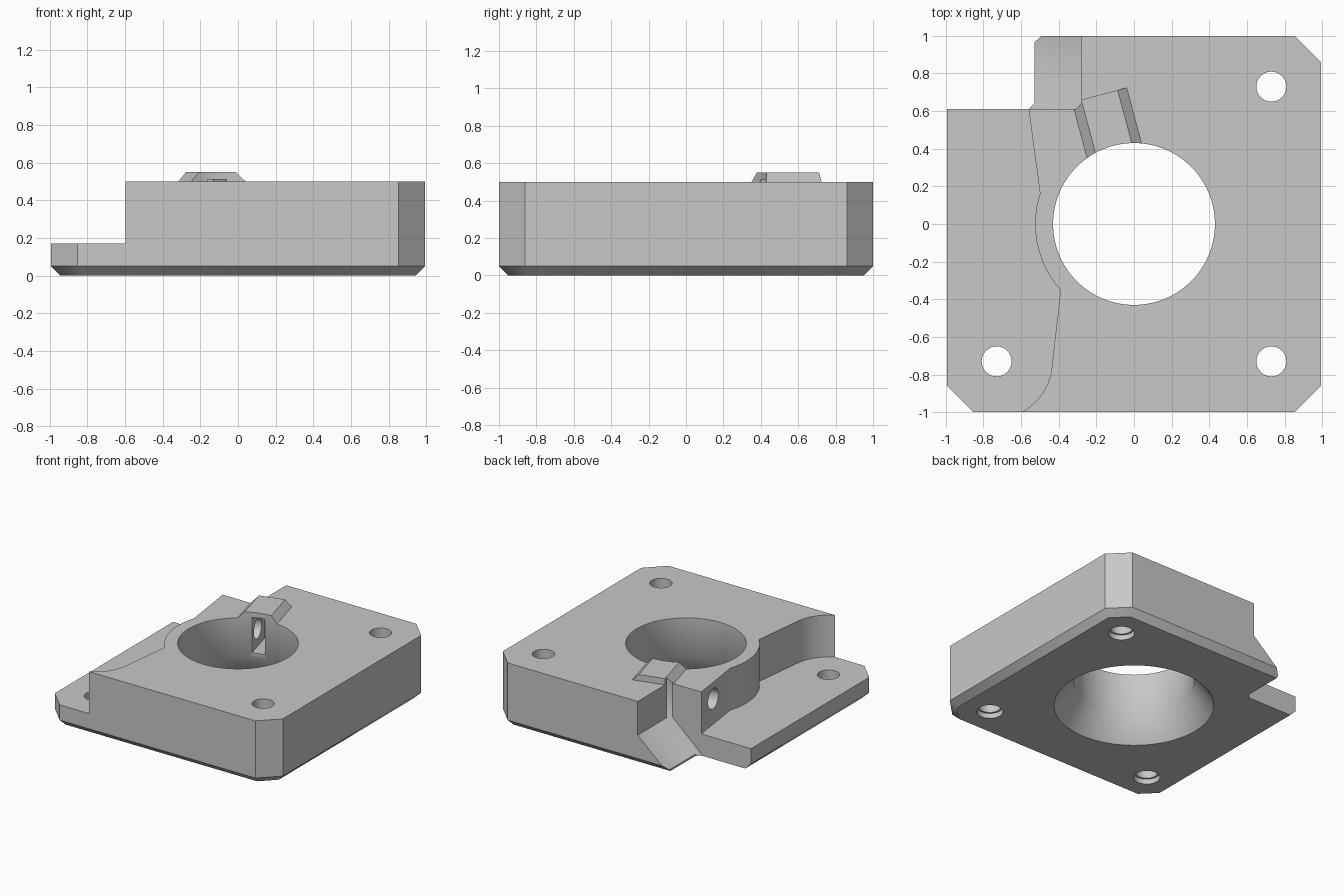
import bpy, bmesh, math
from mathutils import Matrix, Vector

if "Cube" in bpy.data.objects:
    bpy.data.objects.remove(bpy.data.objects["Cube"], do_unlink=True)

grey = bpy.data.materials.new("plain grey")
grey.use_nodes = True
grey.diffuse_color = (0.58, 0.58, 0.58, 1)
grey.node_tree.nodes["Principled BSDF"].inputs["Base Color"].default_value = grey.diffuse_color

HX, HY, TOP = 0.993, 1.0, 0.5
TILT = Matrix.Rotation(math.radians(15), 4, "Z")   # frame of the clamp screw


def loft(name, rings, matrix=None):
    """Closed solid through rings of 3D points with equal counts."""
    bm = bmesh.new()
    loops = [[bm.verts.new(p) for p in ring] for ring in rings]
    for a, b in zip(loops, loops[1:]):
        for i in range(len(a)):
            j = (i + 1) % len(a)
            bm.faces.new((a[i], a[j], b[j], b[i]))
    bm.faces.new(loops[0])
    bm.faces.new(loops[-1])
    bmesh.ops.recalc_face_normals(bm, faces=bm.faces)
    if matrix:
        bm.transform(matrix)
    mesh = bpy.data.meshes.new(name)
    bm.to_mesh(mesh)
    bm.free()
    mesh.materials.append(grey)
    obj = bpy.data.objects.new(name, mesh)
    bpy.context.collection.objects.link(obj)
    return obj


def prism(name, plan, z0, z1, matrix=None):
    return loft(name, [[(x, y, z) for x, y in plan] for z in (z0, z1)], matrix)


def turned(name, profile, sides, matrix=None):
    """Round solid from (radius, height) pairs."""
    angles = [math.tau * i / sides for i in range(sides)]
    return loft(name, [[(r * math.cos(a), r * math.sin(a), z) for a in angles]
                       for r, z in profile], matrix)


def arc(cx, cy, r, a0, a1, steps):
    angles = [math.radians(a0 + (a1 - a0) * i / steps) for i in range(steps + 1)]
    return [(cx + r * math.cos(a), cy + r * math.sin(a)) for a in angles]


def combine(target, tool, operation):
    mod = target.modifiers.new(operation, "BOOLEAN")
    mod.operation, mod.solver, mod.object = operation, "EXACT", tool
    graph = bpy.context.evaluated_depsgraph_get()
    mesh = bpy.data.meshes.new_from_object(target.evaluated_get(graph))
    target.modifiers.clear()
    target.data = mesh
    bpy.data.objects.remove(tool, do_unlink=True)


# Block with three cut corners and a bevelled underside
def outline(inset, z):
    x, y, c = HX - inset, HY - inset, 0.14 - inset * (2 - math.sqrt(2))
    return [(-x, y, z), (x - c, y, z), (x, y - c, z), (x, c - y, z),
            (x - c, -y, z), (c - x, -y, z), (-x, c - y, z)]


body = loft("mount_block", [outline(0.05, 0), outline(0, 0.05), outline(0, TOP)])

# Raised rib over the nut pocket
rib_ends = [[(-0.15, v, TOP), (-0.10, v, 0.55), (0.10, v, 0.55), (0.15, v, TOP),
             (0.15, v, 0.4), (-0.15, v, 0.4)] for v in (0.3, 0.71)]
combine(body, loft("rib", rib_ends, TILT), "UNION")


# Back corner notch: upright wall above, slope below
def notch(shift, z):
    return [(-0.28 - shift, 2, z), (-0.28 - shift, 0.64, z), (-0.31 - shift, 0.61, z),
            (-2, 0.61, z), (-2, 2, z)]


cutters = [loft("notch", [notch(0.25, -0.1), notch(0.25, 0.015),
                          notch(0, 0.234), notch(0, 0.7)])]

# Low shelf with its curved inner wall
shelf = [(-2, 2), (-0.745, 2), (-0.56, 0.61)]
shelf += arc(0, 0, 0.525, 162, 222, 24)
shelf += arc(-0.74, -0.73, 0.305, -9.5, -62.5, 12)
shelf += [(-0.6, -2), (-2, -2)]
cutters.append(prism("shelf", shelf, 0.17, 0.8))

# Central bore flaring at the bottom
cutters.append(turned("bore", [(0.57, -0.1), (0.57, 0), (0.43, 0.19), (0.43, 0.8)], 96))

# Corner screw holes with a wider mouth below
for x, y in ((0.73, 0.73), (0.73, -0.73), (-0.73, -0.73)):
    cutters.append(turned("screw_hole", [(0.095, -0.1), (0.095, 0.04), (0.08, 0.04),
                                         (0.08, 0.8)], 24, Matrix.Translation((x, y, 0))))

# Nut pocket open to the bore, and the clamp screw hole through the side wall
cutters.append(prism("nut_pocket", [(-0.05, 0.3), (0.05, 0.3), (0.05, 0.69), (-0.05, 0.69)],
                     0.23, 0.51, TILT))
side = TILT @ Matrix.Translation((0, 0.55, 0.37)) @ Matrix.Rotation(math.pi / 2, 4, "Y")
cutters.append(turned("clamp_hole", [(0.08, -0.8), (0.08, 0.12)], 32, side))

for cutter in cutters:
    combine(body, cutter, "DIFFERENCE")

bpy.ops.object.select_all(action="DESELECT")
body.select_set(True)
bpy.context.view_layer.objects.active = body
bpy.ops.object.shade_smooth_by_angle(angle=math.radians(40))
